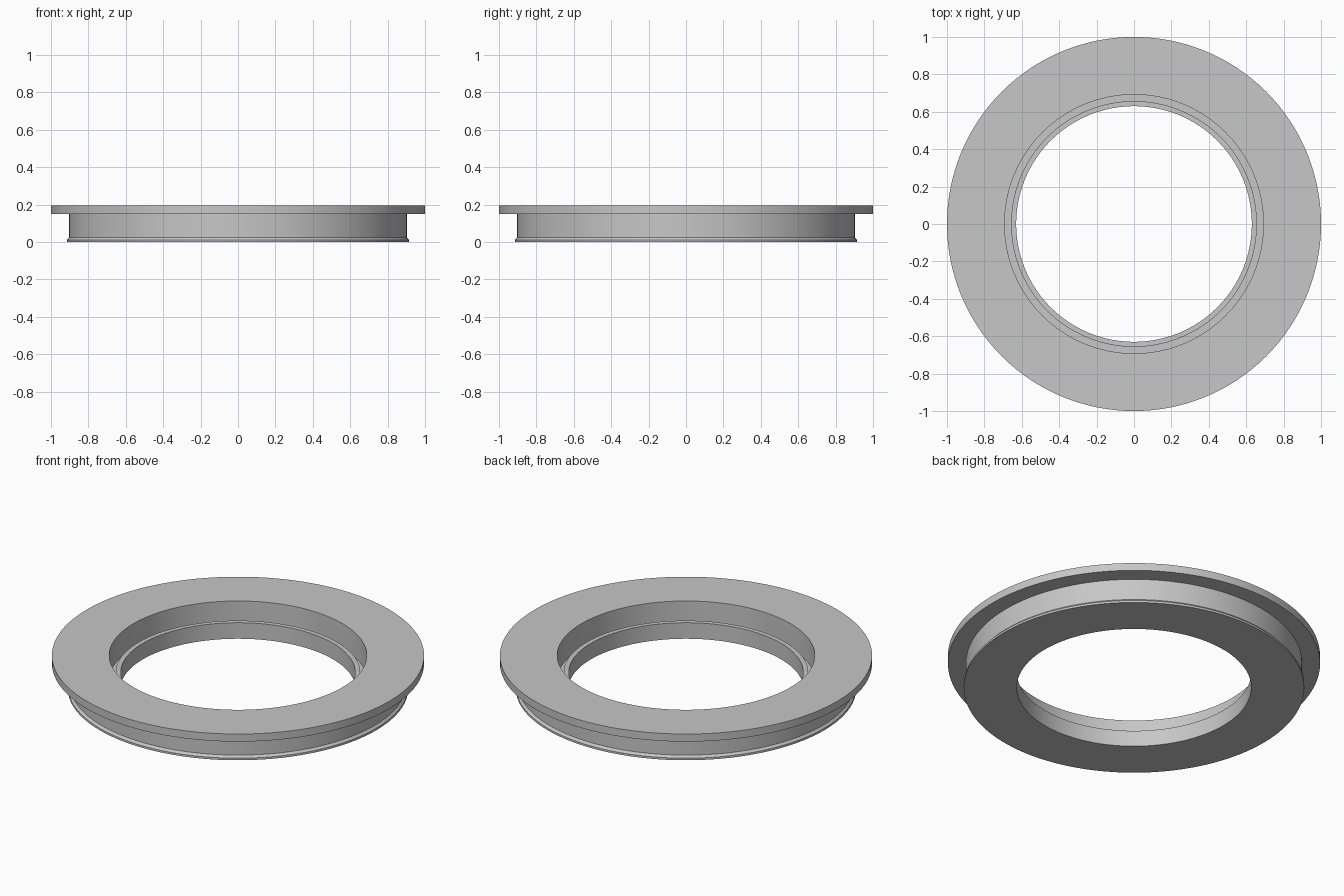
import bpy
import bmesh
import math

cube = bpy.data.objects.get("Cube")
if cube:
    bpy.data.objects.remove(cube, do_unlink=True)

SEGMENTS = 128

# One plain grey for the whole ring
grey = bpy.data.materials.new("plain_grey")
grey.use_nodes = True
colour = (0.57, 0.57, 0.57, 1.0)
grey.diffuse_color = colour
grey.node_tree.nodes["Principled BSDF"].inputs["Base Color"].default_value = colour


def lathe(name, profile, material):
    """Turn a closed (radius, height) profile around the z axis."""
    bm = bmesh.new()
    rings = []
    for radius, height in profile:
        ring = []
        for i in range(SEGMENTS):
            a = math.tau * i / SEGMENTS
            ring.append(bm.verts.new((radius * math.cos(a), radius * math.sin(a), height)))
        rings.append(ring)
    for k, lower in enumerate(rings):
        upper = rings[(k + 1) % len(rings)]
        for i in range(SEGMENTS):
            j = (i + 1) % SEGMENTS
            bm.faces.new((lower[i], lower[j], upper[j], upper[i]))
    bmesh.ops.recalc_face_normals(bm, faces=bm.faces[:])
    mesh = bpy.data.meshes.new(name)
    bm.to_mesh(mesh)
    bm.free()
    mesh.materials.append(material)
    obj = bpy.data.objects.new(name, mesh)
    bpy.context.collection.objects.link(obj)
    bpy.ops.object.select_all(action="DESELECT")
    obj.select_set(True)
    bpy.context.view_layer.objects.active = obj
    bpy.ops.object.shade_smooth_by_angle(angle=math.radians(30))
    return obj


# Flanged ring: outer side going up, then the stepped bore going down
profile = [
    (0.63, 0.0), (0.915, 0.0), (0.915, 0.012),   # underside and bottom lip
    (0.903, 0.025), (0.903, 0.15),               # outer wall
    (1.0, 0.15), (1.0, 0.195),                   # flange
    (0.692, 0.195), (0.692, 0.05),               # upper bore and groove floor
    (0.657, 0.05), (0.657, 0.095),               # inner lip
    (0.63, 0.095),
]
lathe("flanged_ring", profile, grey)
